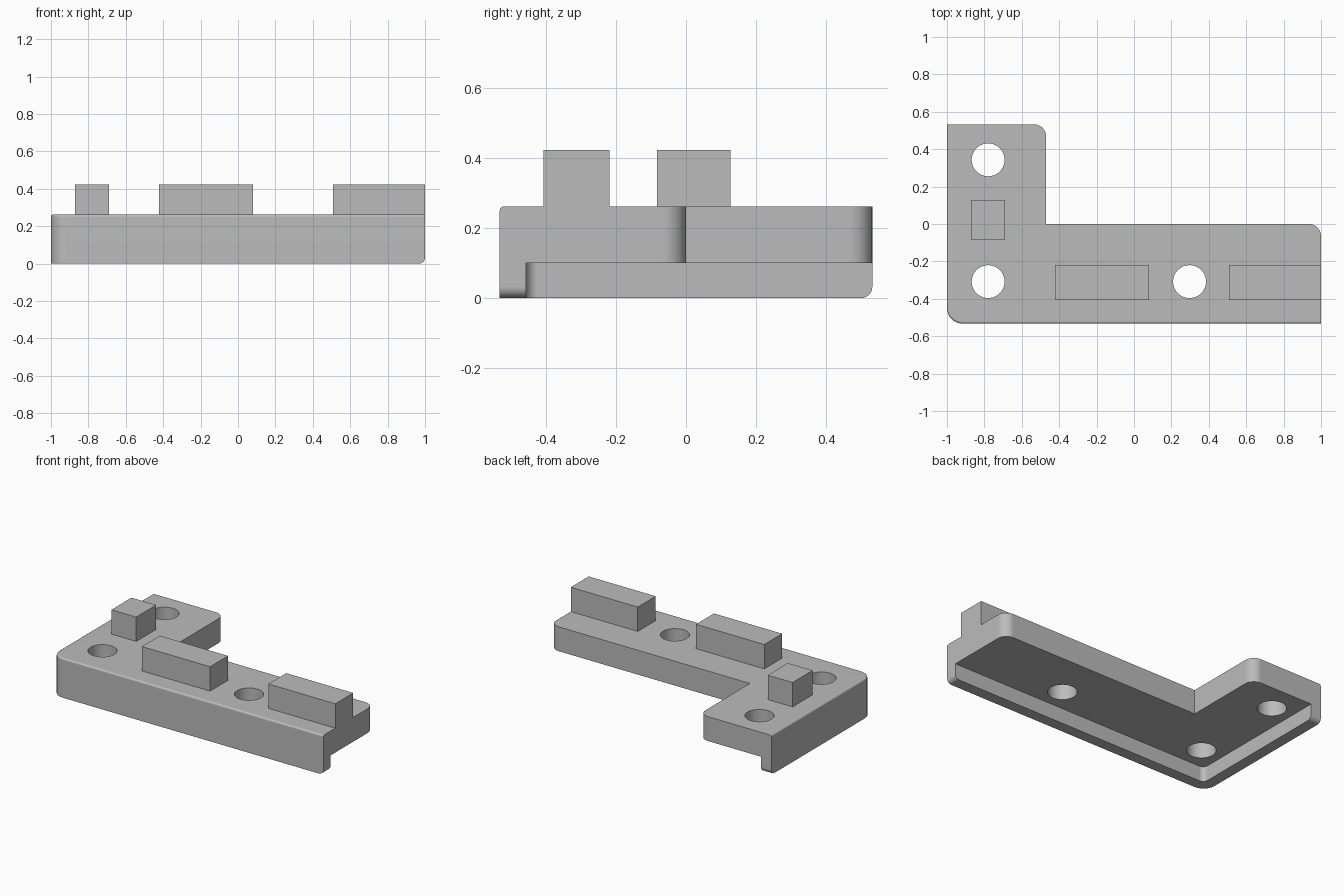
import bpy, bmesh, math
from mathutils import Vector

cube = bpy.data.objects.get("Cube")
if cube:
    bpy.data.objects.remove(cube, do_unlink=True)

# Main dimensions
D = 0.533                  # half depth
LIP = 0.075                # lip thickness
UNDER, TOP = 0.1, 0.262    # underside and top of the plate
PEG_TOP = 0.424

grey = bpy.data.materials.new("plain_grey")
grey.use_nodes = True
grey.diffuse_color = (0.5, 0.5, 0.5, 1)
grey.node_tree.nodes["Principled BSDF"].inputs["Base Color"].default_value = (0.5, 0.5, 0.5, 1)


def arc(cx, cy, r, start, end, steps=8):
    """Points along an arc, angles in degrees."""
    out = []
    for i in range(steps + 1):
        a = math.radians(start + (end - start) * i / steps)
        out.append((cx + r * math.cos(a), cy + r * math.sin(a)))
    return out


def add_verts(bm, points):
    return [bm.verts.new((x, y, UNDER)) for x, y in points]


def closed_edges(bm, verts):
    return [bm.edges.get(pair) or bm.edges.new(pair)
            for pair in zip(verts, verts[1:] + verts[:1])]


def extrude(bm, faces, dz):
    """Walls and a cap, leaving the starting faces in place."""
    copies = {v: bm.verts.new(v.co + Vector((0, 0, dz)))
              for v in {v for f in faces for v in f.verts}}
    rim = [e for e in {e for f in faces for e in f.edges}
           if sum(f in faces for f in e.link_faces) == 1]
    for f in faces:
        bm.faces.new([copies[v] for v in f.verts])
    for e in rim:
        a, b = e.verts
        bm.faces.new((a, b, copies[b], copies[a]))


def finish(bm, name):
    bmesh.ops.recalc_face_normals(bm, faces=bm.faces[:])
    mesh = bpy.data.meshes.new(name)
    bm.to_mesh(mesh)
    bm.free()
    mesh.materials.append(grey)
    obj = bpy.data.objects.new(name, mesh)
    bpy.context.collection.objects.link(obj)
    return obj


def near(a, b):
    return abs(a - b) < 1e-4


# Bracket plan: lip strip and the rest of the L, sharing their border
bm = bmesh.new()
outer = add_verts(bm, [(1, -D)] + arc(-0.915, -D + 0.085, 0.085, 270, 180) + [(-1, D)])
ix, iy, ir = -1 + LIP, -D + LIP, 0.035
inner = add_verts(bm, [(ix, D)] + arc(ix + ir, iy + ir, ir, 180, 270) + [(1, iy)])
back = add_verts(bm, arc(0.935, -0.065, 0.065, 0, 90) + [(-0.47, 0)]
                 + arc(-0.535, D - 0.065, 0.065, 0, 90))
lip = bm.faces.new(outer + inner)
edges = closed_edges(bm, inner + back)

# Screw holes
for x, y in ((-0.78, 0.343), (-0.78, -0.308), (0.297, -0.308)):
    edges += closed_edges(bm, add_verts(bm, arc(x, y, 0.088, 0, 360, 40)[:-1]))
bmesh.ops.triangle_fill(bm, use_beauty=True, use_dissolve=False,
                        edges=edges, normal=(0, 0, 1))

# Plate up, lip down
extrude(bm, bm.faces[:], TOP - UNDER)
extrude(bm, [lip], -UNDER)
bmesh.ops.delete(bm, geom=[lip], context='FACES_ONLY')
bmesh.ops.recalc_face_normals(bm, faces=bm.faces[:])

# Rounded lower corners at both lip ends
ends = [e for e in bm.edges if all(near(v.co.z, 0) for v in e.verts)
        and (all(near(v.co.x, 1) for v in e.verts) or all(near(v.co.y, D) for v in e.verts))]
bmesh.ops.bevel(bm, geom=ends, offset=0.032, segments=6, profile=0.5, affect='EDGES')

# Small fillet along the outer top edge
outer_xy = {(round(x, 4), round(y, 4)) for x, y in
            [(1, -D)] + arc(-0.915, -D + 0.085, 0.085, 270, 180) + [(-1, D)]}
top_rim = [e for e in bm.edges if len({round(f.normal.z) for f in e.link_faces}) == 2
           and all(near(v.co.z, TOP) and (round(v.co.x, 4), round(v.co.y, 4)) in outer_xy
                   for v in e.verts)]
bmesh.ops.bevel(bm, geom=top_rim, offset=0.012, segments=4, profile=0.5, affect='EDGES')

bracket = finish(bm, "bracket")
bpy.ops.object.select_all(action='DESELECT')
bracket.select_set(True)
bpy.context.view_layer.objects.active = bracket
bpy.ops.object.shade_smooth_by_angle(angle=math.radians(35))
weighted = bracket.modifiers.new("weighted_normals", 'WEIGHTED_NORMAL')
weighted.keep_sharp = True

# Locating pegs on top
for name, x0, x1, y0, y1 in (("square_peg", -0.872, -0.69, -0.083, 0.127),
                             ("middle_peg", -0.422, 0.08, -0.407, -0.219),
                             ("end_peg", 0.508, 1, -0.407, -0.219)):
    bm = bmesh.new()
    bmesh.ops.create_cube(bm, size=1)
    bmesh.ops.scale(bm, vec=(x1 - x0, y1 - y0, PEG_TOP - TOP), verts=bm.verts)
    bmesh.ops.translate(bm, vec=((x0 + x1) / 2, (y0 + y1) / 2, (TOP + PEG_TOP) / 2),
                        verts=bm.verts)
    finish(bm, name)
